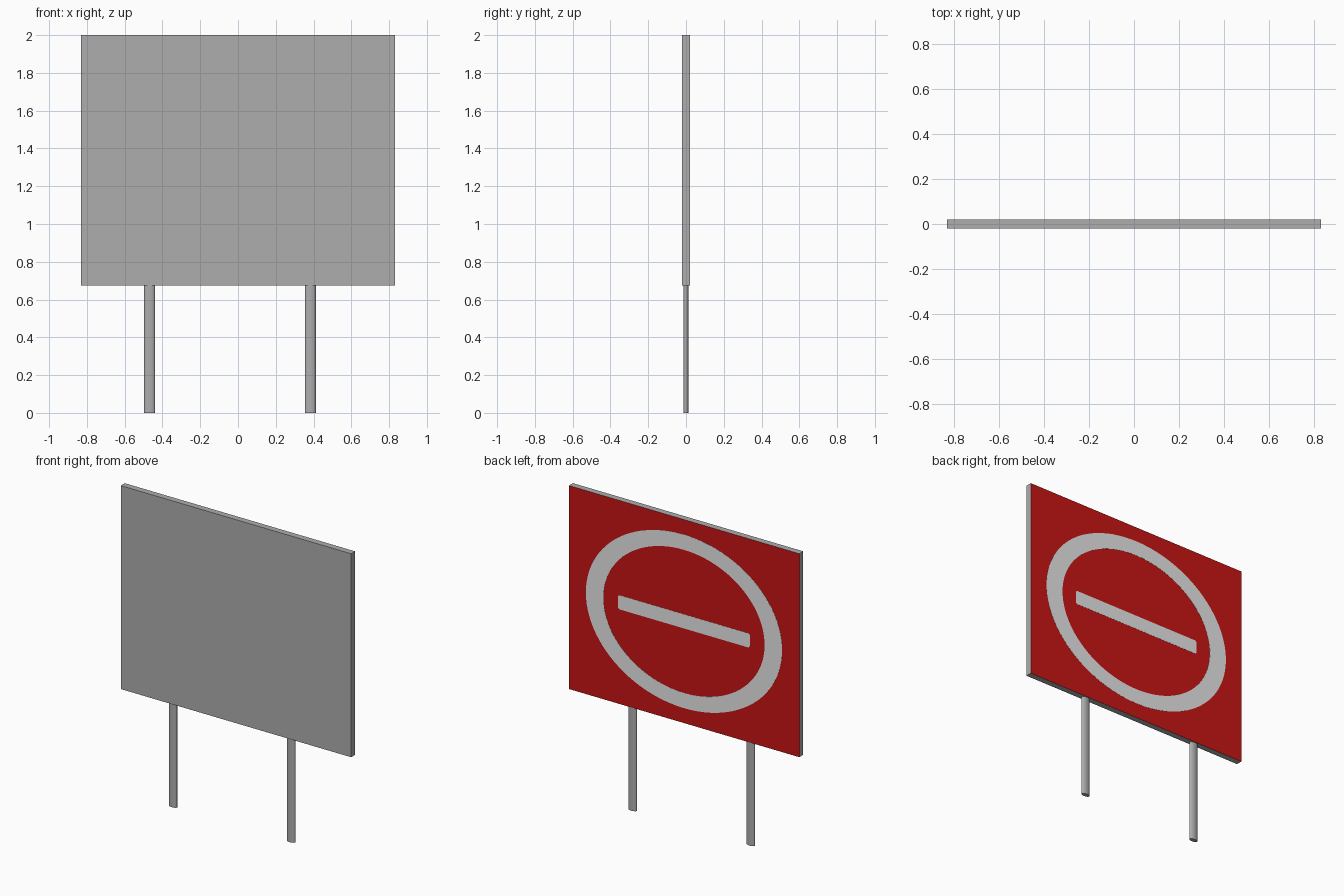
import bpy, bmesh, math

if "Cube" in bpy.data.objects:
    bpy.data.objects.remove(bpy.data.objects["Cube"])

W, D = 0.83, 0.021          # half width, half depth of the board
Z0, Z1 = 0.675, 2.0
ZC = (Z0 + Z1) / 2


def material(name, rgb):
    m = bpy.data.materials.new(name)
    m.diffuse_color = (*rgb, 1)
    m.use_nodes = True
    m.node_tree.nodes["Principled BSDF"].inputs["Base Color"].default_value = m.diffuse_color
    return m


grey = material("grey metal", (0.42, 0.42, 0.42))
red = material("sign red", (0.59, 0.007, 0.007))
white = material("sign white", (0.8, 0.8, 0.8))


def finish(name, bm, mats):
    bmesh.ops.recalc_face_normals(bm, faces=bm.faces)
    me = bpy.data.meshes.new(name)
    bm.to_mesh(me)
    bm.free()
    for m in mats:
        me.materials.append(m)
    ob = bpy.data.objects.new(name, me)
    bpy.context.collection.objects.link(ob)
    return ob


def ellipse(rx, rz, n=96):
    return [(rx * math.cos(2 * math.pi * i / n), rz * math.sin(2 * math.pi * i / n)) for i in range(n)]


def plate(name, faces, y0, y1, mat):
    """Extrude flat outlines (x, z around the board centre) from y0 to y1."""
    bm = bmesh.new()
    for pts in faces:
        bm.faces.new([bm.verts.new((x, y0, ZC + z)) for x, z in pts])
    bmesh.ops.remove_doubles(bm, verts=bm.verts, dist=1e-6)
    ext = bmesh.ops.extrude_face_region(bm, geom=bm.faces[:], use_keep_orig=True)
    verts = [v for v in ext["geom"] if isinstance(v, bmesh.types.BMVert)]
    bmesh.ops.translate(bm, vec=(0, y1 - y0, 0), verts=verts)
    return finish(name, bm, [mat])


# Board: grey slab whose back face is painted red
bm = bmesh.new()
bmesh.ops.create_cube(bm, size=1)
top = D - 0.001
for v in bm.verts:
    v.co = (v.co.x * 2 * W, top if v.co.y > 0 else -D, Z1 if v.co.z > 0 else Z0)
bm.normal_update()
for f in bm.faces:
    f.material_index = 1 if f.normal.y > 0.5 else 0
finish("sign_board", bm, [grey, red])

# White oval ring
outer, inner = ellipse(0.707, 0.565), ellipse(0.581, 0.466)
n = len(outer)
quads = [[outer[i], outer[(i + 1) % n], inner[(i + 1) % n], inner[i]] for i in range(n)]
plate("white_ring", quads, top - 0.001, D, white)

# White bar with slightly rounded corners
bx, bz, r = 0.476, 0.046, 0.015
bar = []
for k, (sx, sz) in enumerate([(1, 1), (-1, 1), (-1, -1), (1, -1)]):
    for j in range(5):
        a = math.pi / 2 * (k + j / 4)
        bar.append((sx * (bx - r) + r * math.cos(a), sz * (bz - r) + r * math.sin(a)))
plate("white_bar", [bar], top - 0.001, D, white)

# Two flattened round legs
for side, x in (("left", -0.468), ("right", 0.383)):
    bm = bmesh.new()
    bmesh.ops.create_cone(bm, cap_ends=True, segments=32, radius1=1, radius2=1, depth=1)
    for v in bm.verts:
        v.co = (x + v.co.x * 0.029, v.co.y * 0.0145, 0 if v.co.z < 0 else Z0 + 0.005)
    leg = finish(side + "_leg", bm, [grey])
    bpy.ops.object.select_all(action='DESELECT')
    leg.select_set(True)
    bpy.context.view_layer.objects.active = leg
    bpy.ops.object.shade_smooth_by_angle(angle=math.radians(40))
